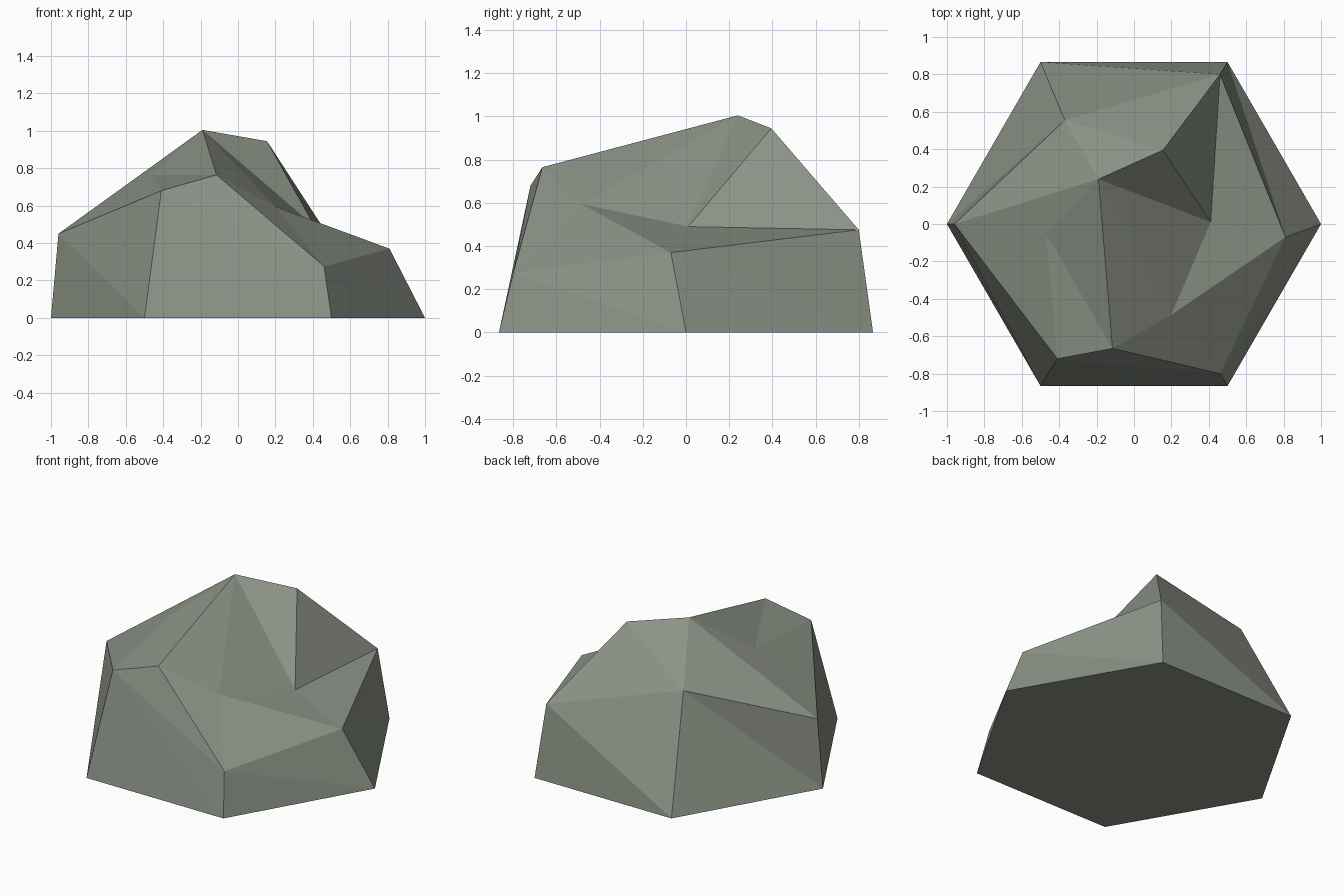
import bpy, bmesh, math

if "Cube" in bpy.data.objects:
    bpy.data.objects.remove(bpy.data.objects["Cube"])

# Three six-point rings, counter-clockwise from +x: regular foot, rough middle, rough crown
foot = [(math.cos(math.radians(60 * i)), math.sin(math.radians(60 * i)), 0) for i in range(6)]
middle = [(0.81, -0.07, 0.37), (0.46, 0.80, 0.475), (-0.37, 0.555, 0.69),
          (-0.96, 0.0, 0.45), (-0.41, -0.72, 0.68), (0.46, -0.80, 0.275)]
crown = [(0.41, 0.01, 0.49), (0.155, 0.395, 0.945), (-0.19, 0.24, 1.005),
         (-0.47, -0.05, 0.765), (-0.115, -0.665, 0.765), (0.20, -0.485, 0.595)]

bm = bmesh.new()
rings = [[bm.verts.new(p) for p in ring] for ring in (foot, middle, crown)]

# Triangulated side bands
for low, high in zip(rings, rings[1:]):
    for i in range(6):
        j = (i + 1) % 6
        bm.faces.new((low[i], low[j], high[i]))
        bm.faces.new((low[j], high[j], high[i]))

# Flat underside, and a top fanned out from the peak
bm.faces.new(rings[0][::-1])
top = rings[2]
for k in range(1, 5):
    bm.faces.new((top[2], top[(2 + k) % 6], top[(3 + k) % 6]))

bmesh.ops.recalc_face_normals(bm, faces=bm.faces[:])
mesh = bpy.data.meshes.new("rock")
bm.to_mesh(mesh)
bm.free()

# Single stone colour, flat facets
stone = bpy.data.materials.new("grey green stone")
stone.diffuse_color = (0.26, 0.29, 0.24, 1)
stone.use_nodes = True
stone.node_tree.nodes["Principled BSDF"].inputs["Base Color"].default_value = stone.diffuse_color
mesh.materials.append(stone)
rock = bpy.data.objects.new("rock", mesh)
bpy.context.collection.objects.link(rock)
